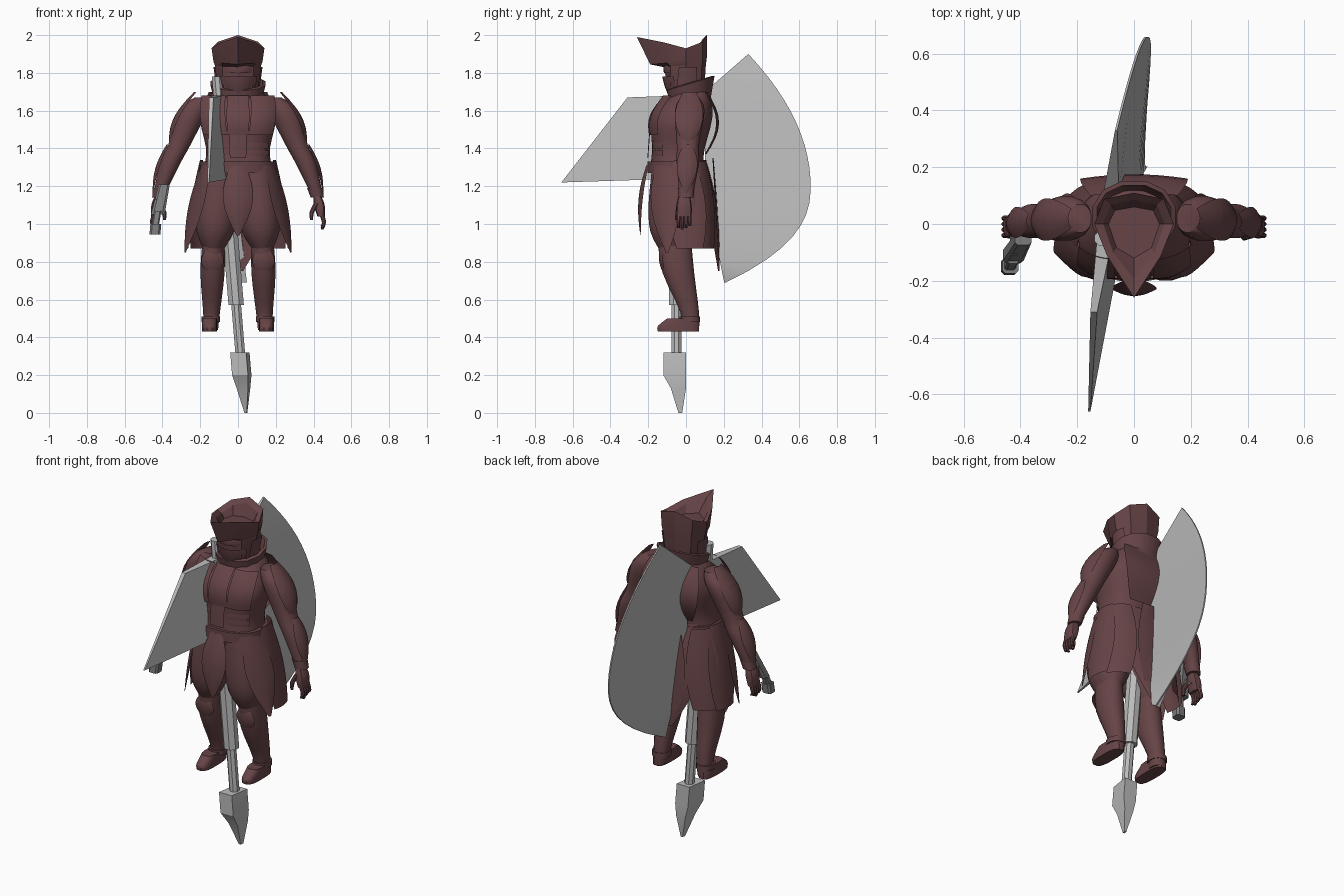
import bpy
import bmesh
import math
from mathutils import Vector

default_cube = bpy.data.objects.get("Cube")
if default_cube:
    bpy.data.objects.remove(default_cube, do_unlink=True)


def make_material(name, red, green, blue):
    material = bpy.data.materials.new(name)
    material.use_nodes = True
    colour = (red, green, blue, 1)
    material.diffuse_color = colour
    material.node_tree.nodes["Principled BSDF"].inputs["Base Color"].default_value = colour
    return material


maroon = make_material("maroon_armour", .135, .058, .062)
steel = make_material("light_steel", .5, .5, .5)
gunmetal = make_material("gunmetal", .2, .2, .2)

# Plate outlines: the part of a half sine wave that sets the width from top to bottom
POINTED = (.15, .97)
FLARED = (.18, .75)
SQUARE = (.4, .6)


def finish(name, bm, material, mirrored=False, sharp=35):
    """Turn a bmesh into a shaded object, mirrored over x when asked."""
    bmesh.ops.remove_doubles(bm, verts=bm.verts, dist=.0001)
    bmesh.ops.recalc_face_normals(bm, faces=bm.faces)
    mesh = bpy.data.meshes.new(name)
    bm.to_mesh(mesh)
    bm.free()
    mesh.materials.append(material)
    mesh.shade_smooth()
    mesh.set_sharp_from_angle(angle=math.radians(sharp))
    obj = bpy.data.objects.new(name, mesh)
    bpy.context.scene.collection.objects.link(obj)
    if mirrored:
        modifier = obj.modifiers.new("Mirror", "MIRROR")
        modifier.use_mirror_merge = False


def skin(name, loops, material, mirrored=False, sharp=35):
    """Bridge closed point loops with quads and cap both ends."""
    bm = bmesh.new()
    rings = [[bm.verts.new(point) for point in loop] for loop in loops]
    count = len(rings[0])
    for low, high in zip(rings, rings[1:]):
        for i in range(count):
            j = (i + 1) % count
            bm.faces.new((low[i], low[j], high[j], high[i]))
    bm.faces.new(rings[0])
    bm.faces.new(rings[-1])
    finish(name, bm, material, mirrored, sharp)


def smooth_path(sections, steps):
    """Insert sections along a smooth curve through the given ones."""
    points = [Vector(section) for section in sections]
    last = len(points) - 1
    slopes = [(points[min(i + 1, last)] - points[max(i - 1, 0)]) / 2 for i in range(last + 1)]
    path = [points[0]]
    for i in range(last):
        for step in range(1, steps + 1):
            t = step / steps
            ease = t * t * (3 - 2 * t)
            path.append(points[i] * (1 - ease) + points[i + 1] * ease
                        + slopes[i] * (t * (1 - t) ** 2) - slopes[i + 1] * (t * t * (1 - t)))
    return path


def loft(name, sections, material=maroon, mirrored=False, sides=16, power=2.2, tilt=0, steps=3):
    """Stack of rounded sections, each (x, y, z, half width, half depth)."""
    loops = []
    for cx, cy, z, rx, ry in smooth_path(sections, steps):
        loop = []
        for i in range(sides):
            angle = math.tau * (i + .5) / sides
            c, s = math.cos(angle), math.sin(angle)
            x = math.copysign(abs(c) ** (2 / power), c) * rx
            y = math.copysign(abs(s) ** (2 / power), s) * ry
            loop.append((cx + x, cy + y, z + tilt * y))
        loops.append(loop)
    skin(name, loops, material, mirrored)


def plate(name, top, bottom, width, outline=SQUARE, yaw=0, bulge=.2, arch=0, thick=.015, mirrored=False):
    """Curved armour plate hung from top to bottom; yaw turns it from the front."""
    turn = math.radians(yaw)
    side = Vector((math.cos(turn), math.sin(turn), 0))
    outward = Vector((math.sin(turn), -math.cos(turn), 0))
    bm = bmesh.new()
    grid = []
    rows = columns = 8
    for r in range(rows + 1):
        t = r / rows
        half = width * math.sin(math.pi * (outline[0] + (outline[1] - outline[0]) * t))
        centre = Vector(top).lerp(Vector(bottom), t) + outward * arch * math.sin(math.pi * t)
        line = []
        for c in range(columns + 1):
            u = 2 * c / columns - 1
            line.append(bm.verts.new(centre + side * u * half + outward * bulge * half * (1 - u * u)))
        grid.append(line)
    for upper, lower in zip(grid, grid[1:]):
        for i in range(columns):
            bm.faces.new((upper[i], lower[i], lower[i + 1], upper[i + 1]))
    bmesh.ops.solidify(bm, geom=bm.faces[:], thickness=thick)
    finish(name, bm, maroon, mirrored)


def axe_x(y, z):
    """Sideways lean of the axe plane at a given depth and height."""
    return .153 * y - .084 * z + .046


def slab(name, rows):
    """Blade in the axe plane; each row joins two (y, z, half thickness) edges."""
    loops = []
    for (ya, za, ta), (yb, zb, tb) in rows:
        xa, xb = axe_x(ya, za), axe_x(yb, zb)
        loops.append([(xa - ta, ya, za), (xb - tb, yb, zb), (xb + tb, yb, zb), (xa + ta, ya, za)])
    skin(name, loops, steel, sharp=25)


def pole(name, bottom, top, radius):
    """Octagonal piece of the axe shaft."""
    depth = -.05
    ends = [(axe_x(depth, z), depth, z, radius, radius) for z in (bottom, top)]
    loft(name, ends, steel, sides=8, power=2, steps=1)


# Axe: shaft, rear crescent, front wing and lower spike
pole("axe_thin_shaft", .28, 1.7, .028)
pole("axe_sleeve", .57, 1.2, .044)
pole("axe_top_cap", 1.6, 1.78, .03)

blade_low, blade_mid, blade_high = .69, 1.2, 1.9
crescent = []
for i in range(21):
    z = blade_low + (blade_high - blade_low) * i / 20
    if z > blade_mid:
        edge = .66 - .33 * ((z - blade_mid) / (blade_high - blade_mid)) ** 2
    else:
        edge = .66 - .45 * ((blade_mid - z) / (blade_mid - blade_low)) ** 2.4
    root = .1 + .2 * max(0, blade_mid - z)
    crescent.append(((root, min(z, 1.7), .028), (edge, z, .004)))
slab("axe_crescent", crescent)
slab("axe_front_wing", [
    ((-.04, 1.68, .028), (-.31, 1.67, .012)), ((-.04, 1.24, .028), (-.66, 1.22, .004))])
slab("axe_spike", [
    ((y, z, t), (back, z, t)) for y, back, z, t in (
        (-.12, 0, .32, .042), (-.12, 0, .2, .042), (-.08, 0, .13, .03), (-.04, -.02, 0, .006))])

# Legs, boots and knee guards
loft("lower_leg", [
    (.145, .02, .44, .04, .05), (.14, .02, .53, .045, .05),
    (.135, -.04, .74, .065, .085), (.13, -.06, .9, .06, .09)], mirrored=True)
loft("boot", [
    (.15, -.04, .43, .04, .11), (.15, -.04, .46, .04, .11), (.15, -.02, .5, .04, .08)],
    mirrored=True, power=3)
loft("ankle_band", [(.145, .02, z, .05, .055) for z in (.48, .51)], mirrored=True, steps=1)
plate("knee_guard", (.135, -.13, .87), (.135, -.11, .72), .06, POINTED, bulge=.35, mirrored=True)

# Full trousers, belt and skirt panels
loft("trousers", [
    (.13, -.06, .86, .05, .08), (.12, -.07, .96, .1, .12),
    (.11, -.07, 1.1, .11, .13), (.09, -.06, 1.31, .1, .12)], mirrored=True, sides=20)
loft("belt", [(0, -.05, z, .2, .155) for z in (1.27, 1.33)], sides=24, steps=1)
plate("front_tasset", (0, -.2, 1.31), (0, -.24, .94), .08, POINTED, bulge=.28, arch=.01, thick=.025)
plate("front_hip_panel", (.17, -.12, 1.32), (.28, -.1, .85), .085, POINTED, yaw=62, mirrored=True)
plate("side_hip_panel", (.19, -.01, 1.34), (.27, .02, .87), .1, FLARED, yaw=95, mirrored=True)
plate("rear_hip_panel", (.15, .08, 1.33), (.2, .11, .87), .09, FLARED, yaw=143, mirrored=True)
plate("rear_skirt", (0, .07, 1.34), (0, .17, .75), .17, (.25, .95), yaw=180, bulge=.3)
plate("rear_tail_panel", (0, .14, 1.35), (0, .17, .85), .1, FLARED, yaw=180, bulge=.1)

# Torso with layered chest, waist and back plates
loft("torso", [
    (0, -.05, 1.3, .18, .14), (0, -.04, 1.4, .17, .14), (0, -.02, 1.56, .2, .16),
    (0, .03, 1.69, .14, .1), (0, .02, 1.73, .08, .08)], sides=24, power=2.5)
plate("chest_plate", (.13, -.1, 1.68), (.12, -.17, 1.47), .07, yaw=18, arch=.03, mirrored=True)
plate("centre_bib", (0, -.11, 1.68), (0, -.19, 1.47), .06, bulge=.1, arch=.035)
plate("belly_plate", (0, -.19, 1.49), (0, -.2, 1.35), .045, bulge=.1)
for height in (1.36, 1.4):
    plate("waist_strap", (.11, -.15, height + .03), (.11, -.15, height), .06, yaw=28, mirrored=True)
plate("back_plate", (0, .1, 1.7), (0, .1, 1.37), .19, (.3, .8), yaw=180, bulge=.08, arch=.06, thick=.04)
loft("collar", [
    (0, .025, 1.64, .125, .11), (0, .025, 1.745, .15, .13),
    (0, .025, 1.75, .135, .115), (0, .025, 1.67, .1, .09)], tilt=.3, sides=12, steps=1)

# Arms with shoulder and forearm guards
loft("arm", [
    (.19, .02, 1.67, .04, .05), (.24, .02, 1.6, .08, .08), (.31, .01, 1.42, .06, .06),
    (.36, .01, 1.32, .055, .06), (.42, 0, 1.15, .03, .035)], mirrored=True)
plate("shoulder_guard", (.22, .02, 1.7), (.36, .01, 1.4), .075, POINTED,
      yaw=90, bulge=.35, arch=.03, thick=.025, mirrored=True)
plate("forearm_guard", (.37, .01, 1.42), (.45, 0, 1.16), .055, POINTED,
      yaw=90, bulge=.35, arch=.01, thick=.025, mirrored=True)
loft("wrist_cuff", [(.405, 0, 1.19, .04, .045), (.42, 0, 1.14, .036, .04)], mirrored=True, steps=1)

# Hands
loft("palm", [
    (.42, -.01, 1.15, .02, .03), (.43, -.01, 1.1, .03, .04), (.44, -.01, 1.04, .02, .04)],
    mirrored=True, sides=10, power=3)
for finger in range(4):
    y = .02 * finger - .04
    tip = .97 + .01 * abs(finger - 1)
    loft("finger", [
        (.44, y, 1.06, .014, .011), (.455, y, 1.01, .012, .01), (.445, y, tip, .008, .008)],
        mirrored=True, sides=8)
loft("thumb", [
    (.415, -.035, 1.11, .015, .015), (.39, -.045, 1.06, .013, .012), (.39, -.05, 1.02, .008, .008)],
    mirrored=True, sides=8)

# Pistol held by the right hand
for part, start, end in (
        ("body", (-.39, -.05, 1.21, .03, .025), (-.425, -.11, 1.05, .038, .03)),
        ("barrel", (-.425, -.12, 1.07, .02, .02), (-.44, -.15, .98, .02, .02)),
        ("muzzle", (-.435, -.145, 1, .03, .03), (-.44, -.15, .945, .03, .03)),
        ("grip", (-.42, -.02, 1.08, .018, .03), (-.42, -.08, 1.13, .018, .03))):
    loft("pistol_" + part, [start, end], gunmetal, sides=8, power=4, steps=1)


def helmet_loop(front, front_z, width, side_z, back, back_z):
    """Ten-sided helmet section set by its front, side and back points."""
    half = [(0, front, front_z), (.68 * width, .2 * front - .06, (front_z + side_z) / 2),
            (width, 0, side_z), (.75 * width, .8 * back, (side_z + back_z) / 2), (0, back, back_z)]
    return half + [(-x, y, z) for x, y, z in half[-2:0:-1]]


# Helmet: jaw, brow overhang, peaked rim and sunken crown
skin("helmet", [
    helmet_loop(-.08, 1.66, .09, 1.7, .09, 1.7),
    helmet_loop(-.1, 1.72, .115, 1.75, .1, 1.76),
    helmet_loop(-.115, 1.83, .122, 1.84, .105, 1.84),
    helmet_loop(-.19, 1.845, .13, 1.86, .11, 1.88),
    helmet_loop(-.26, 1.99, .14, 1.93, .11, 2),
    helmet_loop(-.195, 1.965, .108, 1.915, .085, 1.975),
    helmet_loop(-.12, 1.9, .09, 1.89, .06, 1.9)], maroon, sharp=20)
plate("chin_guard", (0, -.065, 1.78), (0, -.05, 1.68), .1, (.5, .75), bulge=.6)
plate("visor", (0, -.07, 1.845), (0, -.07, 1.8), .09, bulge=.55, thick=.008)
plate("helmet_cheek", (.12, .01, 1.83), (.1, 0, 1.69), .05, yaw=90, mirrored=True)
